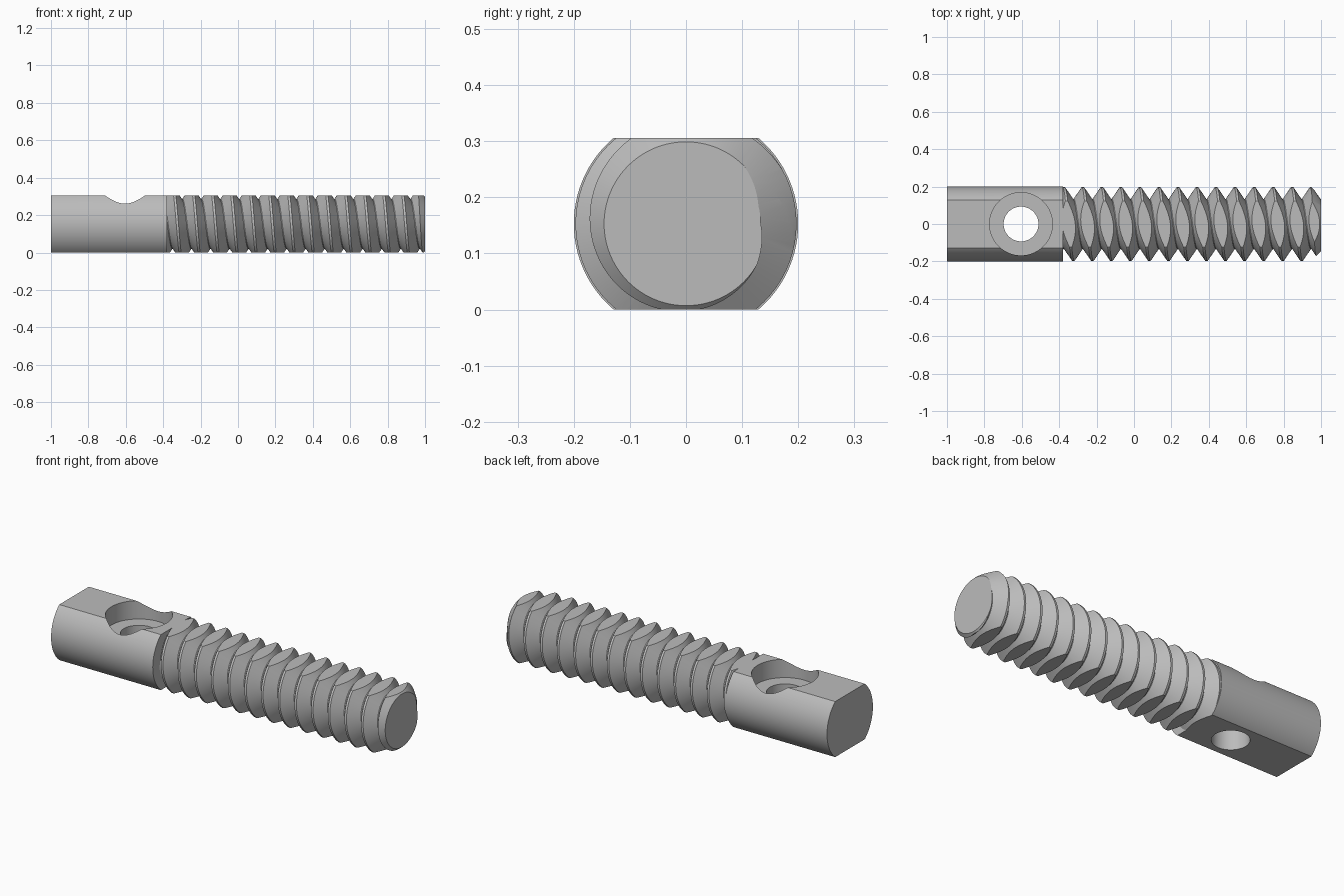
import bpy, bmesh, math
from mathutils import Matrix, Vector

cube = bpy.data.objects.get("Cube")
if cube:
    bpy.data.objects.remove(cube, do_unlink=True)

AXIS_Z = 0.153       # height of the bolt axis
SHANK_R = 0.2
SHANK_END = -0.38    # where the plain shank meets the thread
PITCH = 0.1017
EYE_X = -0.604       # centre of the cross hole

steel = bpy.data.materials.new("steel_grey")
steel.use_nodes = True
steel.diffuse_color = (0.5, 0.5, 0.5, 1)
steel.node_tree.nodes["Principled BSDF"].inputs["Base Color"].default_value = (0.5, 0.5, 0.5, 1)


def make_object(name, bm):
    bmesh.ops.recalc_face_normals(bm, faces=bm.faces)
    mesh = bpy.data.meshes.new(name)
    bm.to_mesh(mesh)
    bm.free()
    mesh.materials.append(steel)
    obj = bpy.data.objects.new(name, mesh)
    bpy.context.collection.objects.link(obj)
    return obj


def slice_and_cap(bm, point, normal):
    """Remove everything on the normal side of a plane and close the cut."""
    geom = bm.verts[:] + bm.edges[:] + bm.faces[:]
    bmesh.ops.bisect_plane(bm, geom=geom, dist=1e-6, plane_co=point,
                           plane_no=normal, clear_outer=True)
    rim = [e for e in bm.edges if e.is_boundary]
    bmesh.ops.holes_fill(bm, edges=rim, sides=0)


def lathe_x(name, profile, sides, flats=False):
    """Closed solid of revolution about the bolt axis from (x, radius) pairs."""
    bm = bmesh.new()
    rings = []
    for x, r in profile:
        angles = [math.tau * i / sides for i in range(sides)]
        rings.append([bm.verts.new((x, r * math.cos(a), AXIS_Z + r * math.sin(a))) for a in angles])
    for a, b in zip(rings, rings[1:]):
        for i in range(sides):
            j = (i + 1) % sides
            bm.faces.new((a[i], a[j], b[j], b[i]))
    bm.faces.new(rings[0])
    bm.faces.new(rings[-1])
    if flats:
        slice_and_cap(bm, Vector((0, 0, 2 * AXIS_Z)), Vector((0, 0, 1)))
        slice_and_cap(bm, Vector((0, 0, 0)), Vector((0, 0, -1)))
    return make_object(name, bm)


def upright_cylinder(name, radius, bottom, top):
    bm = bmesh.new()
    bmesh.ops.create_cone(bm, cap_ends=True, segments=96, radius1=radius, radius2=radius,
                          depth=top - bottom,
                          matrix=Matrix.Translation((EYE_X, 0, (top + bottom) / 2)))
    return make_object(name, bm)


def helical_thread(name, start, end, crest_x, steps=72):
    """Right-handed thread: a tooth profile swept round the axis."""
    tooth = [(-0.049, 0.133), (-0.006, 0.197), (0.006, 0.197), (0.049, 0.133)]
    k = len(tooth)
    first = math.floor((start - crest_x) / PITCH) - 2
    last = math.ceil((end - crest_x) / PITCH) + 2
    bm = bmesh.new()
    rows = []
    for s in range((last - first) * steps):
        a = math.tau * s / steps
        x0 = crest_x + PITCH * (first + s / steps)
        rows.append([bm.verts.new((x0 + dx, r * math.cos(a), AXIS_Z + r * math.sin(a)))
                     for dx, r in tooth])
    for s in range(len(rows) - 1):
        for i in range(k - 1):
            bm.faces.new((rows[s][i], rows[s + 1][i], rows[s + 1][i + 1], rows[s][i + 1]))
        # Root strip joins each tooth to the next turn
        if s + steps + 1 < len(rows):
            bm.faces.new((rows[s][-1], rows[s + 1][-1], rows[s + steps + 1][0], rows[s + steps][0]))
    slice_and_cap(bm, Vector((start, 0, 0)), Vector((-1, 0, 0)))
    slice_and_cap(bm, Vector((end, 0, 0)), Vector((1, 0, 0)))
    return make_object(name, bm)


def combine(target, other, operation):
    mod = target.modifiers.new(operation.lower(), 'BOOLEAN')
    mod.object = other
    mod.operation = operation
    mod.solver = 'EXACT'
    bpy.context.view_layer.update()
    graph = bpy.context.evaluated_depsgraph_get()
    mesh = bpy.data.meshes.new_from_object(target.evaluated_get(graph))
    target.modifiers.clear()
    target.data = mesh
    bpy.data.objects.remove(other, do_unlink=True)


# Plain shank joined to the thread
bolt = lathe_x("threaded_eye_bolt", [(-1, SHANK_R), (SHANK_END, SHANK_R)], 96)
combine(bolt, helical_thread("thread", -0.45, 1.03, 0.947), 'UNION')

# Flats above and below, and the chamfered tip
envelope = lathe_x("flats_and_chamfer",
                   [(-1.1, 0.3), (0.846, 0.3), (1, 0.146)], 96, flats=True)
combine(bolt, envelope, 'INTERSECT')

# Cross hole with a counterbore from above
combine(bolt, upright_cylinder("counterbore", 0.168, 0.205, 0.5), 'DIFFERENCE')
combine(bolt, upright_cylinder("cross_hole", 0.093, -0.2, 0.4), 'DIFFERENCE')

# One colour and smooth shading with crisp edges
bolt.data.materials.clear()
bolt.data.materials.append(steel)
for poly in bolt.data.polygons:
    poly.material_index = 0
bpy.ops.object.select_all(action='DESELECT')
bolt.select_set(True)
bpy.context.view_layer.objects.active = bolt
bpy.ops.object.shade_smooth_by_angle(angle=math.radians(25))
